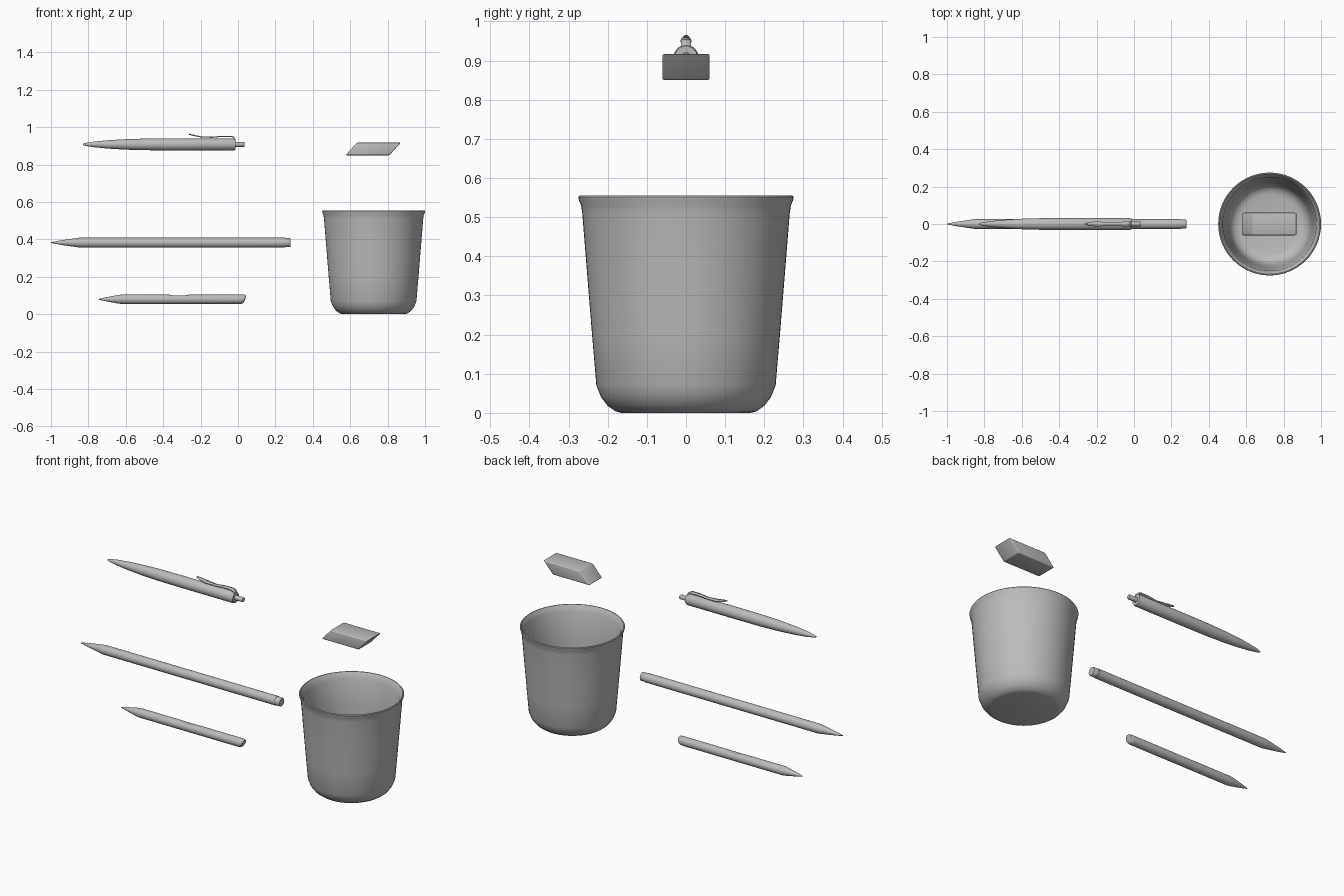
import bpy, bmesh, math
from mathutils import Vector

if "Cube" in bpy.data.objects:
    bpy.data.objects.remove(bpy.data.objects["Cube"])

grey = bpy.data.materials.new("plain grey")
grey.diffuse_color = (0.5, 0.5, 0.5, 1)
grey.use_nodes = True
grey.node_tree.nodes["Principled BSDF"].inputs["Base Color"].default_value = grey.diffuse_color


def finish(name, bm, smooth=True):
    bmesh.ops.recalc_face_normals(bm, faces=bm.faces)
    me = bpy.data.meshes.new(name)
    bm.to_mesh(me)
    bm.free()
    me.materials.append(grey)
    ob = bpy.data.objects.new(name, me)
    bpy.context.collection.objects.link(ob)
    bpy.ops.object.select_all(action='DESELECT')
    ob.select_set(True)
    bpy.context.view_layer.objects.active = ob
    if smooth:
        bpy.ops.object.shade_smooth_by_angle(angle=math.radians(35))
    return ob


def lathe(profile, centre, axis, sides):
    """Revolve (distance along axis, radius) pairs and cap both ends."""
    bm = bmesh.new()
    rings = []
    for d, r in profile:
        ring = []
        for i in range(sides):
            a = 2 * math.pi * i / sides
            c, s = r * math.cos(a), r * math.sin(a)
            off = Vector((d, c, s)) if axis == 'X' else Vector((c, s, d))
            ring.append(bm.verts.new(off + Vector(centre)))
        rings.append(ring)
    for p, q in zip(rings, rings[1:]):
        for i in range(sides):
            j = (i + 1) % sides
            bm.faces.new((p[i], p[j], q[j], q[i]))
    bm.faces.new(rings[0])
    bm.faces.new(rings[-1])
    return bm


# Cup: outer wall up to the flared lip, then down the inside to the floor
cup = [(0.0, 0.165), (0.004, 0.18), (0.018, 0.2), (0.04, 0.217), (0.07, 0.229),
       (0.2, 0.24), (0.36, 0.253), (0.51, 0.265), (0.53, 0.268), (0.545, 0.274),
       (0.551, 0.275), (0.555, 0.272), (0.555, 0.268), (0.545, 0.262),
       (0.52, 0.25), (0.36, 0.239), (0.2, 0.228), (0.075, 0.217),
       (0.045, 0.206), (0.025, 0.186), (0.018, 0.16)]
finish("cup", lathe(cup, (0.725, 0, 0), 'Z', 64))

# Ballpoint pen: barrel, push button and clip
PEN_Z = 0.908
barrel = [(-0.83, 0.003), (-0.815, 0.008), (-0.77, 0.015), (-0.7, 0.022),
          (-0.6, 0.028), (-0.5, 0.031), (-0.35, 0.032), (-0.022, 0.032),
          (-0.014, 0.029), (-0.014, 0.014)]
finish("pen_barrel", lathe(barrel, (0, 0, PEN_Z), 'X', 32))
button = [(-0.02, 0.013), (0.033, 0.013), (0.036, 0.011)]
finish("pen_button", lathe(button, (0, 0, PEN_Z), 'X', 24))

bm = bmesh.new()
clip = [(-0.262, 0.963, 0.002), (-0.237, 0.956, 0.01), (-0.2, 0.949, 0.014),
        (-0.14, 0.946, 0.009), (-0.09, 0.951, 0.011), (-0.038, 0.951, 0.013),
        (-0.022, 0.946, 0.013), (-0.017, 0.922, 0.013)]
rows = [[bm.verts.new((x, s * w, z)) for s in (-1, 1)] for x, z, w in clip]
for p, q in zip(rows, rows[1:]):
    bm.faces.new((p[0], p[1], q[1], q[0]))
ob = finish("pen_clip", bm)
solid = ob.modifiers.new("thickness", 'SOLIDIFY')
solid.thickness = 0.006
solid.offset = 0

# Long pencil: sharpened tip, shaft and end plug
pencil = [(-1.0, 0.002), (-0.96, 0.01), (-0.865, 0.024), (-0.85, 0.026),
          (0.25, 0.026)]
finish("pencil_shaft", lathe(pencil, (0, 0, 0.383), 'X', 32))
plug = [(0.249, 0.024), (0.277, 0.024), (0.28, 0.022)]
finish("pencil_end", lathe(plug, (0, 0, 0.383), 'X', 32))

# Short stylus: shallow flat grip on top and a slanted, rounded end
stylus = [(-0.745, 0.002), (-0.715, 0.009), (-0.64, 0.023), (-0.62, 0.025),
          (-0.37, 0.025), (-0.34, 0.025), (-0.29, 0.025), (-0.26, 0.025),
          (0.015, 0.025), (0.028, 0.024), (0.036, 0.02), (0.038, 0.015)]
bm = lathe(stylus, (0, 0, 0.08), 'X', 32)
for v in bm.verts:
    if -0.35 < v.co.x < -0.28:
        v.co.z = min(v.co.z, 0.099)
    if v.co.x > 0.01:
        v.co.x += (v.co.z - 0.08) * 0.35
finish("stylus", bm)

# Eraser: slanted block with softened edges
bm = bmesh.new()
bmesh.ops.create_cube(bm, size=1)
for v in bm.verts:
    top = v.co.z > 0
    v.co = ((0.75 if v.co.x < 0 else 0.985) - (0.115 if top else 0.175),
            v.co.y * 0.121, 0.917 if top else 0.85)
bmesh.ops.bevel(bm, geom=bm.edges[:], offset=0.006, segments=3,
                profile=0.5, affect='EDGES')
finish("eraser", bm)
